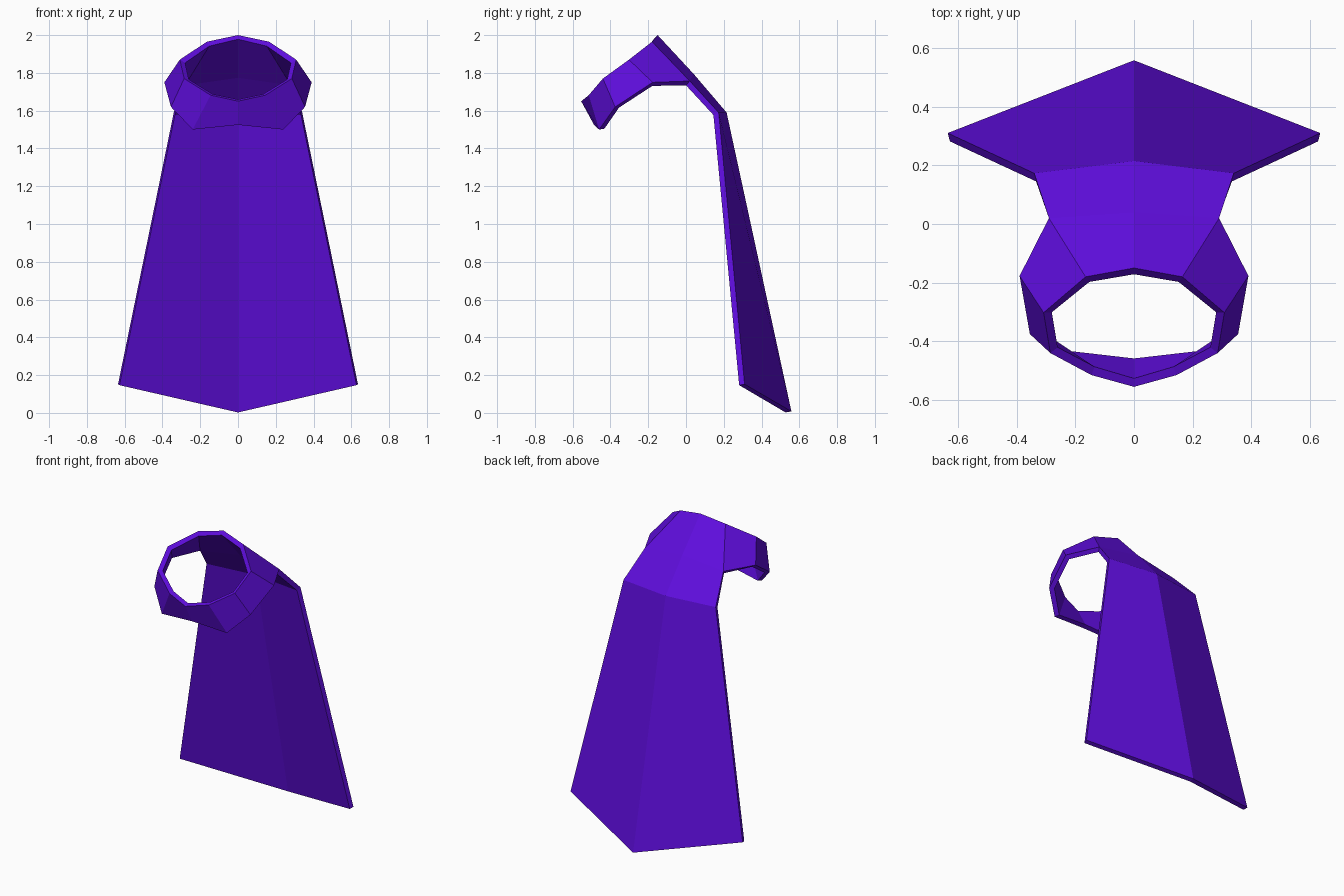
import bpy

if "Cube" in bpy.data.objects:
    bpy.data.objects.remove(bpy.data.objects["Cube"])

# Half outline of the cloth, as (x, y, z) points on its outer surface
P = {
    # hem, shoulder line and neck line: centre back, then side
    "hem0": (0, 0.558, 0.008), "hem1": (0.635, 0.31, 0.152),
    "sho0": (0, 0.215, 1.59), "sho1": (0.34, 0.173, 1.59),
    "nck0": (0, 0.04, 1.795), "nck1": (0.29, 0.02, 1.757),
    # collar rim, from back to front
    "rim0": (0, -0.15, 2.0), "rim1": (0.165, -0.18, 1.965),
    "rim2": (0.308, -0.302, 1.87), "rim3": (0.285, -0.44, 1.77),
    "rim4": (0.145, -0.515, 1.682), "rim5": (0, -0.555, 1.65),
    # collar lower edge, from side to front
    "low2": (0.39, -0.177, 1.75), "low3": (0.355, -0.375, 1.62),
    "low4": (0.24, -0.46, 1.5), "low5": (0, -0.487, 1.525),
}
names = list(P)

# Back panel strips up to the rim, then collar strips round to the front
back = ["hem", "sho", "nck", "rim"]
quads = [(a + "0", b + "0", b + "1", a + "1") for a, b in zip(back, back[1:])]
lower = ["nck1", "low2", "low3", "low4", "low5"]
quads += [(lower[i], f"rim{i+1}", f"rim{i+2}", lower[i + 1]) for i in range(4)]

mesh = bpy.data.meshes.new("cape")
mesh.from_pydata(list(P.values()), [], [[names.index(n) for n in q] for q in quads])
cape = bpy.data.objects.new("cape", mesh)
bpy.context.collection.objects.link(cape)

# Mirror the half and give the cloth its thickness
mirror = cape.modifiers.new("mirror", "MIRROR")
mirror.use_clip = True
solid = cape.modifiers.new("thickness", "SOLIDIFY")
solid.thickness = 0.03
solid.offset = -1
solid.use_even_offset = True

purple = bpy.data.materials.new("purple cloth")
purple.diffuse_color = (0.113, 0.004, 0.72, 1)
purple.use_nodes = True
purple.node_tree.nodes["Principled BSDF"].inputs["Base Color"].default_value = purple.diffuse_color
mesh.materials.append(purple)
